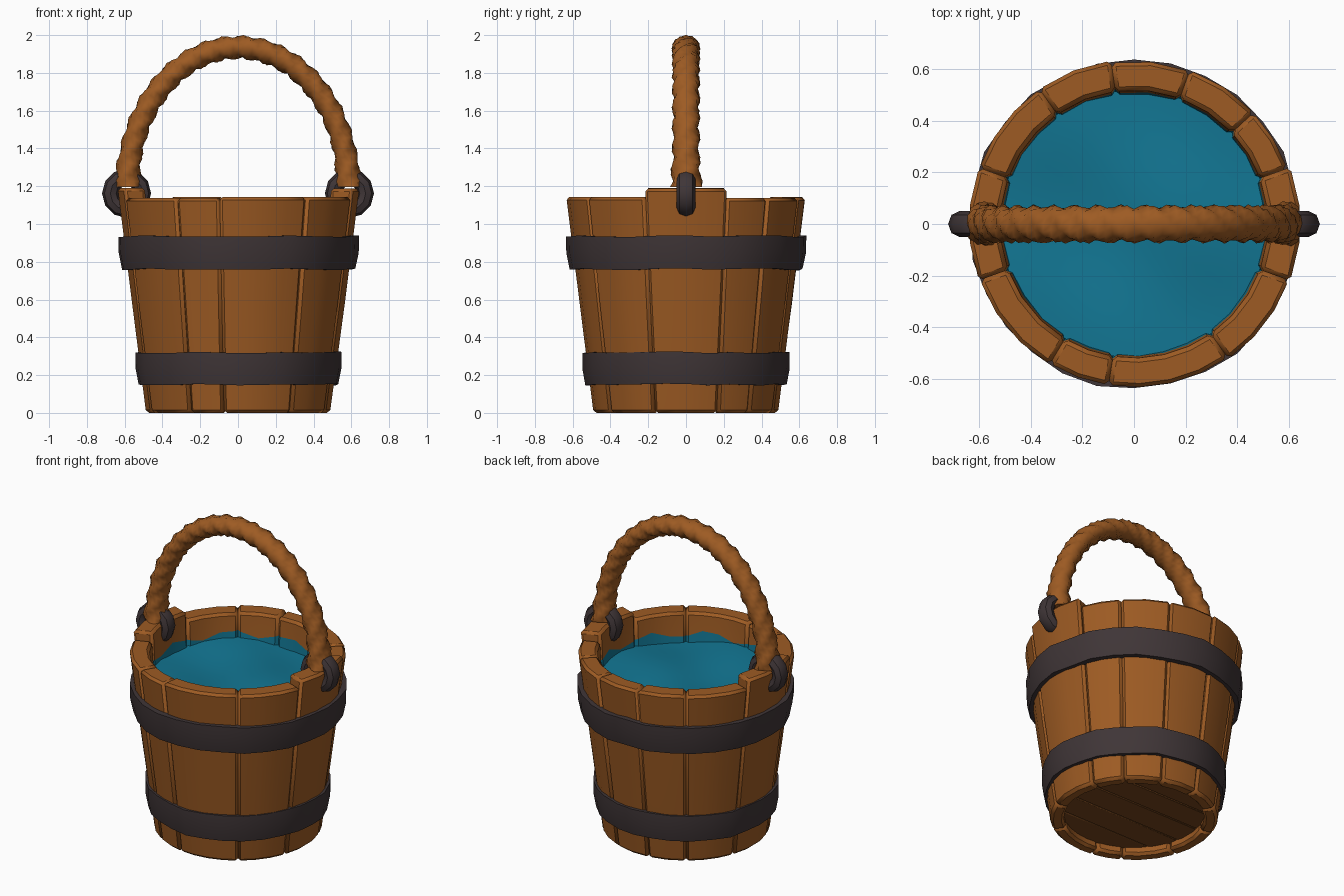
import bpy, bmesh, math, random
from math import sin, cos, pi, radians

random.seed(4)
cube = bpy.data.objects.get("Cube")
if cube:
    bpy.data.objects.remove(cube)


def material(name, rgb):
    m = bpy.data.materials.new(name)
    m.use_nodes = True
    m.diffuse_color = (*rgb, 1)
    bsdf = m.node_tree.nodes["Principled BSDF"]
    bsdf.inputs["Base Color"].default_value = (*rgb, 1)
    bsdf.inputs["Roughness"].default_value = 0.8
    return m


wood = material("warm wood", (0.34, 0.105, 0.017))
dark_wood = material("shaded wood", (0.19, 0.062, 0.012))
iron = material("dark iron", (0.05, 0.036, 0.038))
blue = material("water blue", (0.006, 0.18, 0.29))


def finish(bm, name, mats, angle=40, bevel=0):
    bmesh.ops.recalc_face_normals(bm, faces=bm.faces)
    mesh = bpy.data.meshes.new(name)
    bm.to_mesh(mesh)
    bm.free()
    for m in mats:
        mesh.materials.append(m)
    ob = bpy.data.objects.new(name, mesh)
    bpy.context.collection.objects.link(ob)
    if bevel:
        mod = ob.modifiers.new("worn edges", 'BEVEL')
        mod.width = bevel
        mod.limit_method = 'ANGLE'
        mod.angle_limit = radians(45)
    bpy.ops.object.select_all(action='DESELECT')
    ob.select_set(True)
    bpy.context.view_layer.objects.active = ob
    bpy.ops.object.shade_smooth_by_angle(angle=radians(angle))
    return ob


def loft(name, sections, mats, ring=False, strip=None, **kw):
    """Skin closed loops; strip is the profile segment given the second material."""
    bm = bmesh.new()
    loops = [[bm.verts.new(p) for p in s] for s in sections]
    n = len(loops[0])
    pairs = list(zip(loops, loops[1:]))
    if ring:
        pairs.append((loops[-1], loops[0]))
    for a, b in pairs:
        for i in range(n):
            j = (i + 1) % n
            f = bm.faces.new((a[i], a[j], b[j], b[i]))
            f.material_index = int(i == strip)
    if not ring:
        bm.faces.new(loops[0])
        bm.faces.new(loops[-1])
    return finish(bm, name, mats, **kw)


def around(profile, a):
    return [(r * cos(a), r * sin(a), z) for r, z in profile]


# Staves: a tall one on each side, uneven ones between, wet at the waterline
def stave(name, start, end, height):
    steps = max(2, round((end - start) / 12))
    push = random.uniform(-0.005, 0.005)
    top = height + random.uniform(-0.004, 0.004)
    sections = []
    for k in range(steps + 1):
        a = radians(start + (end - start) * k / steps)
        wet = 1.01 + 0.025 * sin(9 * a)
        grow = 0.13 * (height - 1.14)
        profile = [(0.49, 0), (0.565 + push, 0.57), (0.637 + grow + push, top),
                   (0.52, top), (0.512, wet), (0.46, 0.5), (0.41, 0)]
        sections.append(around(profile, a))
    loft(name, sections, [wood, blue], strip=4, bevel=0.016)


seams = {"back": [20, 43, 70, 98, 125, 160], "front": [200, 239, 261, 305, 340]}
for side, angles in seams.items():
    for k, (a, b) in enumerate(zip(angles, angles[1:])):
        stave(f"{side}_stave_{k + 1}", a, b, 1.14)
stave("left_handle_stave", -20, 20, 1.19)
stave("right_handle_stave", 160, 200, 1.19)


# Hammered iron hoops
def hoop(name, low, high, r_low, r_high):
    sections = []
    for k in range(28):
        d = random.uniform(-0.005, 0.006)
        e = random.uniform(-0.005, 0.005)
        mid = (r_low + r_high) / 2 + 0.008
        profile = [(r_low - 0.05, low + e), (r_low + d, low + e),
                   (mid + d, (low + high) / 2), (r_high + d, high + e),
                   (r_high - 0.05, high + e)]
        sections.append(around(profile, 2 * pi * k / 28))
    loft(name, sections, [iron], ring=True)


hoop("lower_hoop", 0.15, 0.32, 0.528, 0.544)
hoop("upper_hoop", 0.76, 0.935, 0.618, 0.638)

# Floor of planks, clipped to a circle
for k in range(5):
    w, r = 0.172, 0.43
    y0, y1 = -r + k * w, -r + (k + 1) * w - 0.004
    outline = []
    for i in range(5):
        y = y0 + (y1 - y0) * i / 4
        outline.append((math.sqrt(max(r * r - y * y, 0.0004)), y))
    outline += [(-x, y) for x, y in reversed(outline)]
    loft(f"floor_plank_{k + 1}", [[(x, y, z) for x, y in outline] for z in (0.05, 0.1)],
         [dark_wood], bevel=0.004)

# Rippled water surface
bm = bmesh.new()
rows, sides = 9, 32


def ripple(x, y):
    return 0.97 + 0.012 * sin(9 * y + 3 * x + sin(5 * x)) + 0.006 * sin(8 * x - 4 * y)


centre = bm.verts.new((0, 0, ripple(0, 0)))
last = None
for k in range(1, rows + 1):
    r = 0.52 * k / rows
    row = []
    for i in range(sides):
        x, y = r * cos(2 * pi * i / sides), r * sin(2 * pi * i / sides)
        row.append(bm.verts.new((x, y, ripple(x, y))))
    for i in range(sides):
        j = (i + 1) % sides
        if last:
            bm.faces.new((last[i], row[i], row[j], last[j]))
        else:
            bm.faces.new((centre, row[i], row[j]))
    last = row
water = finish(bm, "water", [blue])

# Twisted rope handle, thicker at its knotted ends
sections = []
steps, sides = 72, 15
for k in range(steps + 1):
    t = k / steps
    a = pi * (1 - t)
    nx, nz = cos(a) / 0.585, sin(a) / 0.74
    size = math.hypot(nx, nz)
    nx, nz = nx / size, nz / size
    swell = 1 + 0.2 * max(0, 1 - min(t, 1 - t) / 0.07)
    loop = []
    for i in range(sides):
        q = 2 * pi * i / sides
        r = swell * (0.058 + 0.009 * cos(3 * q + 3 * 2 * pi * 6.5 * t))
        u, v = r * cos(q), 1.15 * r * sin(q)
        loop.append((0.585 * cos(a) + u * nx, v, 1.195 + 0.74 * sin(a) + u * nz))
    sections.append(loop)
loft("rope_handle", sections, [wood], angle=50)

# Iron rings tying the rope to the tall staves
for side, s in (("left", 1), ("right", -1)):
    sections = []
    for k in range(12):
        a = 2 * pi * k / 12
        loop = []
        for i in range(8):
            q = 2 * pi * i / 8
            r = 0.086 + 0.044 * cos(q)
            loop.append((s * (0.59 + r * cos(a)), 0.05 * sin(q), 1.162 + r * sin(a)))
        sections.append(loop)
    loft(f"{side}_iron_ring", sections, [iron], ring=True)
